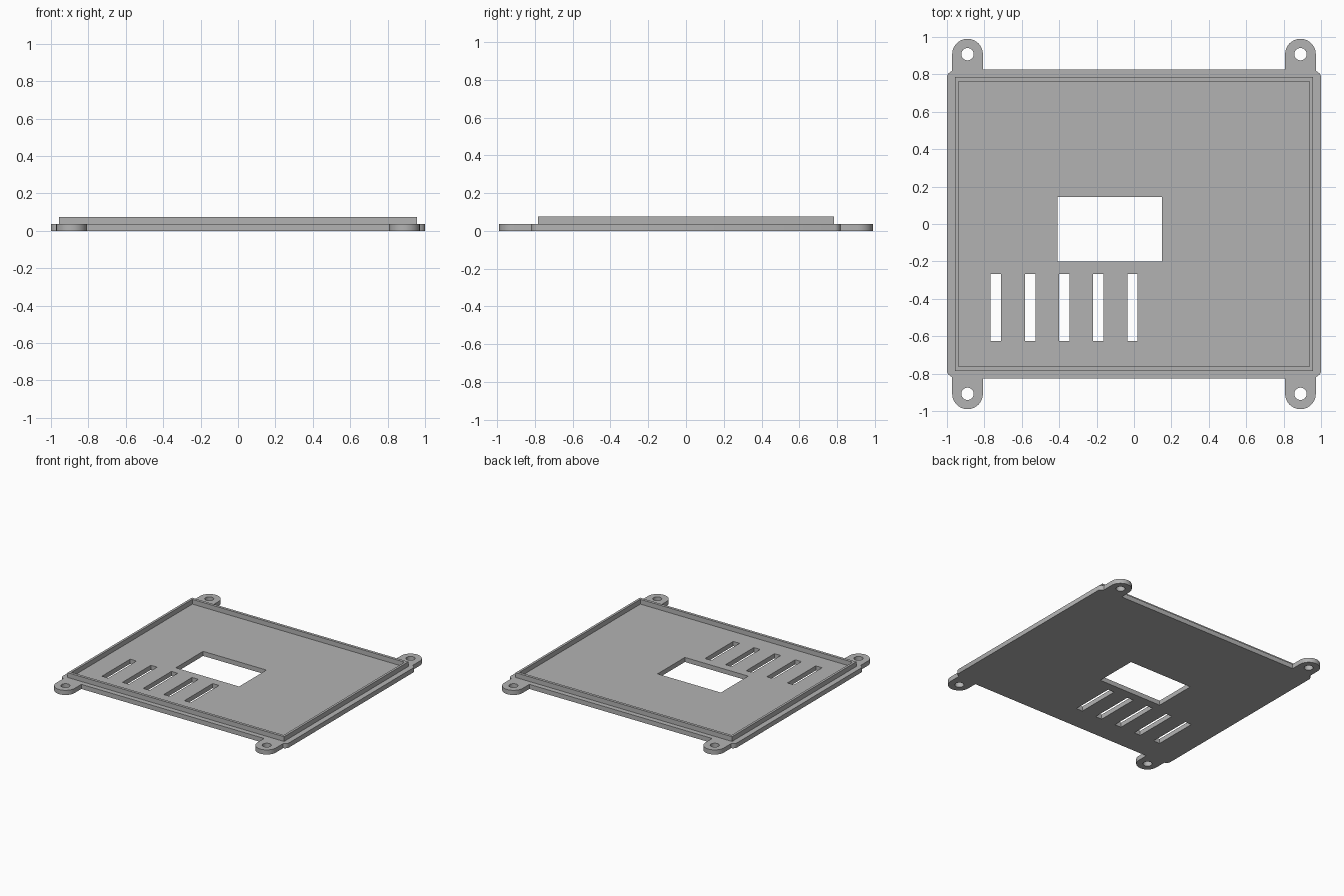
import bpy, bmesh
from math import sin, cos, pi

cube = bpy.data.objects.get("Cube")
if cube:
    bpy.data.objects.remove(cube, do_unlink=True)

grey = bpy.data.materials.new("light grey plastic")
grey.use_nodes = True
colour = (0.45, 0.45, 0.45, 1)
grey.diffuse_color = colour
grey.node_tree.nodes["Principled BSDF"].inputs["Base Color"].default_value = colour


def arc(cx, cy, r, start, end, steps):
    angles = [start + (end - start) * i / steps for i in range(steps + 1)]
    return [(cx + r * cos(a), cy + r * sin(a)) for a in angles]


def rect(x0, x1, y0, y1):
    return [(x0, y0), (x1, y0), (x1, y1), (x0, y1)]


def slab(name, loops, z0, z1):
    """Extrude a flat outline; the loops after the first are holes."""
    curve = bpy.data.curves.new(name, "CURVE")
    curve.dimensions = "2D"
    curve.fill_mode = "BOTH"
    curve.extrude = (z1 - z0) / 2
    for loop in loops:
        spline = curve.splines.new("POLY")
        spline.points.add(len(loop) - 1)
        for point, (x, y) in zip(spline.points, loop):
            point.co = (x, y, 0, 1)
        spline.use_cyclic_u = True
    helper = bpy.data.objects.new(name, curve)
    bpy.context.collection.objects.link(helper)
    bpy.context.view_layer.update()
    graph = bpy.context.evaluated_depsgraph_get()
    mesh = bpy.data.meshes.new_from_object(helper.evaluated_get(graph))
    bpy.data.objects.remove(helper, do_unlink=True)

    # Weld the caps to the walls and set the height
    bm = bmesh.new()
    bm.from_mesh(mesh)
    bmesh.ops.remove_doubles(bm, verts=bm.verts, dist=0.0001)
    bmesh.ops.recalc_face_normals(bm, faces=bm.faces)
    bmesh.ops.translate(bm, verts=bm.verts, vec=(0, 0, (z0 + z1) / 2))
    bm.to_mesh(mesh)
    bm.free()
    mesh.materials.clear()
    mesh.materials.append(grey)
    obj = bpy.data.objects.new(name, mesh)
    bpy.context.collection.objects.link(obj)
    bpy.ops.object.select_all(action="DESELECT")
    obj.select_set(True)
    bpy.context.view_layer.objects.active = obj
    bpy.ops.object.shade_smooth_by_angle(angle=pi / 6)
    return obj


# Outline of one corner: rounded plate corner running into a mounting ear
ear_x, ear_y, ear_r, hole_r = 0.89, 0.908, 0.082, 0.033
corner = [(1, 0.79), (0.994, 0.803), (0.983, 0.813), (ear_x + ear_r, 0.818)]
corner += arc(ear_x, ear_y, ear_r, 0, pi, 24)
corner += [(ear_x - ear_r, 0.825)]

# Mirror the corner round the plate, keeping one winding direction
outline = []
for sx, sy in ((1, 1), (-1, 1), (-1, -1), (1, -1)):
    points = corner if sx * sy > 0 else corner[::-1]
    outline += [(x * sx, y * sy) for x, y in points]

# Openings: ear holes, window and vent slots
holes = [arc(sx * ear_x, sy * ear_y, hole_r, 0, 2 * pi, 32)[:-1]
         for sx in (-1, 1) for sy in (-1, 1)]
holes.append(rect(-0.41, 0.15, -0.2, 0.145))
for i in range(5):
    x = -0.738 + 0.1825 * i
    holes.append(rect(x - 0.028, x + 0.028, -0.625, -0.268))

slab("base_plate", [outline] + holes, 0, 0.037)

# Raised locating lip
slab("locating_lip", [rect(-0.957, 0.957, -0.785, 0.785),
                      rect(-0.938, 0.938, -0.763, 0.763)], 0.037, 0.075)
